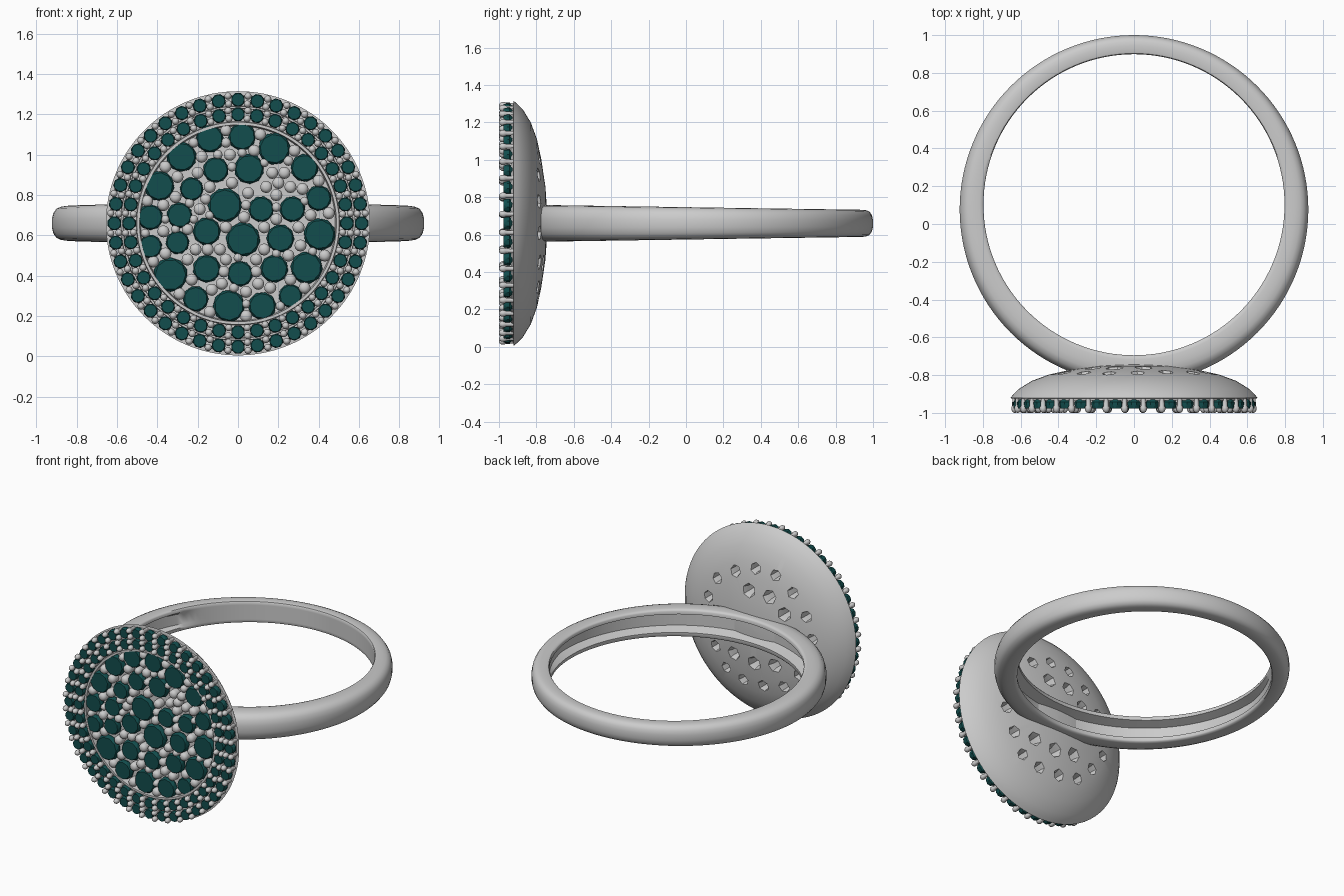
import bpy, bmesh, math
from mathutils import Vector

if "Cube" in bpy.data.objects:
    bpy.data.objects.remove(bpy.data.objects["Cube"])

CZ = 0.66          # height of the head centre and band
TAU = 2 * math.pi


def finish(name, bm, mat=None, smooth=True):
    bmesh.ops.recalc_face_normals(bm, faces=bm.faces)
    me = bpy.data.meshes.new(name)
    bm.to_mesh(me)
    bm.free()
    ob = bpy.data.objects.new(name, me)
    bpy.context.collection.objects.link(ob)
    if mat:
        me.materials.append(mat)
    if smooth:
        shade(ob)
    return ob


def shade(ob):
    bpy.ops.object.select_all(action='DESELECT')
    ob.select_set(True)
    bpy.context.view_layer.objects.active = ob
    bpy.ops.object.shade_smooth_by_angle(angle=math.radians(40))


def skin(bm, rings, close_u=False):
    """Join equal-length closed rings of vertices with quads."""
    n = len(rings[0])
    last = len(rings) if close_u else len(rings) - 1
    for i in range(last):
        a, b = rings[i], rings[(i + 1) % len(rings)]
        for j in range(n):
            bm.faces.new((a[j], a[(j + 1) % n], b[(j + 1) % n], b[j]))


def lathe(bm, profile, n, cx=0, cz=CZ, turn=0):
    """Revolve (radius, y) points around an axis along y."""
    rings = []
    for r, y in profile:
        rings.append([bm.verts.new((cx + r * math.cos(turn + TAU * k / n), y,
                                    cz + r * math.sin(turn + TAU * k / n))) for k in range(n)])
    skin(bm, rings)
    bm.faces.new(rings[0])
    bm.faces.new(rings[-1])


def gem(bm, x, z, r, girdle, table, culet, n, turn=0):
    """Faceted round stone facing -y: table, crown triangles, girdle, pavilion."""
    def ring(rad, y, off):
        return [bm.verts.new((x + rad * math.cos(turn + TAU * (k + off) / n), y,
                              z + rad * math.sin(turn + TAU * (k + off) / n))) for k in range(n)]
    top, g1, g2 = ring(r * .88, table, .5), ring(r, girdle, 0), ring(r, girdle + .012, 0)
    tip = bm.verts.new((x, culet, z))
    bm.faces.new(top)
    for k in range(n):
        m = (k + 1) % n
        bm.faces.new((g1[k], g1[m], top[k]))
        bm.faces.new((top[k], g1[m], top[m]))
        bm.faces.new((g1[k], g1[m], g2[m], g2[k]))
        bm.faces.new((g2[k], g2[m], tip))


green = bpy.data.materials.new("green_stone")
green.diffuse_color = (0.006, 0.075, 0.075, 1)
green.use_nodes = True
green.node_tree.nodes["Principled BSDF"].inputs["Base Color"].default_value = green.diffuse_color

# Band: domed outside, tapering to the back, inside hollowed around the front
half = [(0, .66), (0, .88), (.04, .96), (.15, 1), (.45, 1), (.65, .96), (.82, .85), (.94, .6), (1, .25)]
bm = bmesh.new()
rings = []
for i in range(128):
    a = TAU * i / 128
    d = Vector((math.sin(a), -math.cos(a), 0))          # a = 0 is the front
    front = min(a, TAU - a)
    groove = .45 * max(0, min(1, (math.radians(122) - front) / .5))
    h = .085 + .0125 * math.cos(a)
    section = [(groove, .45)] + half + [(u, -v) for u, v in reversed(half)] + [(groove, -.45)]
    inner, outer = Vector((0, .102, CZ)) + d * .797, Vector((0, .077, CZ)) + d * .923
    rings.append([bm.verts.new(inner.lerp(outer, u) + Vector((0, 0, v * h))) for u, v in section])
skin(bm, rings, True)
finish("band", bm)

# Large stones: x, z offset from head centre, radius (hundredths)
stones = [(-14, 42, 6.5), (2, 43, 6.5), (18, 37, 7.5), (-28, 33, 7), (-11, 26.5, 6), (5.5, 27, 7),
          (33, 27.5, 6.5), (-39, 18.5, 7), (-23, 17, 5.5), (-6.5, 9, 8), (11.5, 7, 6), (27, 7, 6),
          (40, 12.5, 6), (-43.5, 3, 6), (-29, 4, 6), (40.5, -5.5, 7.5), (2.5, -8, 8), (21, -7.5, 6.5),
          (-15.5, -4, 6.5), (-30, -9.5, 5.5), (-43.5, -11.5, 5.5), (-15.5, -22.5, 6.5),
          (-33.5, -25.5, 8), (1, -25, 6), (18, -22.5, 6.5), (34, -22, 7.5), (-21, -37.5, 6),
          (-4.5, -41, 7.5), (12, -41, 6.5), (26, -36, 5.5)]
stones = [(x / 100, z / 100, r / 100) for x, z, r in stones]

# Head: domed back, two halo channels and a recessed centre
profile = [(.004, -.742), (.1, -.745), (.2, -.752), (.35, -.775), (.45, -.797), (.54, -.83),
           (.61, -.873), (.64, -.903), (.655, -.922), (.635, -.924), (.633, -.935), (.582, -.935),
           (.58, -.957), (.57, -.957), (.568, -.935), (.505, -.935), (.502, -.962), (.488, -.962),
           (.482, -.915), (.004, -.915)]
bm = bmesh.new()
lathe(bm, profile, 128)
head = finish("head", bm, smooth=False)

# Flared openings in the back of the head behind each stone
bm = bmesh.new()
for x, z, r in stones:
    if abs(z) > .12 or abs(x) > .36:
        lathe(bm, [(.07, -.70), (.034, -.80), (.03, -.885)], 6, x * .95, CZ + z * .95, math.atan2(z, x))
cutter = finish("hole_cutter", bm, smooth=False)
cutter.hide_render = True
mod = head.modifiers.new("holes", 'BOOLEAN')
mod.object = cutter
mod.solver = 'EXACT'
bpy.context.view_layer.objects.active = head
bpy.ops.object.modifier_apply(modifier="holes")
bpy.data.objects.remove(cutter)
shade(head)

# Centre stones
bm = bmesh.new()
for i, (x, z, r) in enumerate(stones):
    gem(bm, x, CZ + z, r * 1.07, -.94, -.96, -.86, 10, i * .7)
finish("centre_stones", bm, green, False)

# Bead prongs fill the gaps between centre stones, widest gaps first
spots = []
for i in range(-48, 49):
    for j in range(-48, 49):
        x, z = i * .01, j * .01
        gap = min(math.hypot(x - a, z - b) - r for a, b, r in stones)
        gap = min(gap, .485 - math.hypot(x, z))
        if gap > .008:
            spots.append((gap, x, z))
beads = []
for gap, x, z in sorted(spots, reverse=True):
    if all(math.hypot(x - a, z - b) > .058 for a, b, _ in beads):
        beads.append((x, z, min(.03, max(.022, gap + .008))))
bm = bmesh.new()
for x, z, r in beads:
    lathe(bm, [(r, -.91), (r, -.945), (r * .9, -.956), (r * .65, -.965), (r * .3, -.969)], 12, x, CZ + z)
finish("centre_prongs", bm)

# Halo: two rows of small stones with a pair of prongs in every gap
for row, radius, count in (("outer", .613, 40), ("inner", .54, 36)):
    sb, pb = bmesh.new(), bmesh.new()
    for k in range(count):
        a = TAU * k / count + math.pi / 2
        gem(sb, radius * math.cos(a), CZ + radius * math.sin(a), .036, -.955, -.977, -.905, 8, a + math.pi / 8)
        b = a + math.pi / count
        for off in (-.02, .02):
            q = radius + off
            lathe(pb, [(.012, -.92), (.013, -.962), (.018, -.97), (.018, -.985), (.012, -.995), (.004, -1)], 10,
                  q * math.cos(b), CZ + q * math.sin(b))
    finish(row + "_halo_stones", sb, green, False)
    finish(row + "_halo_prongs", pb)
